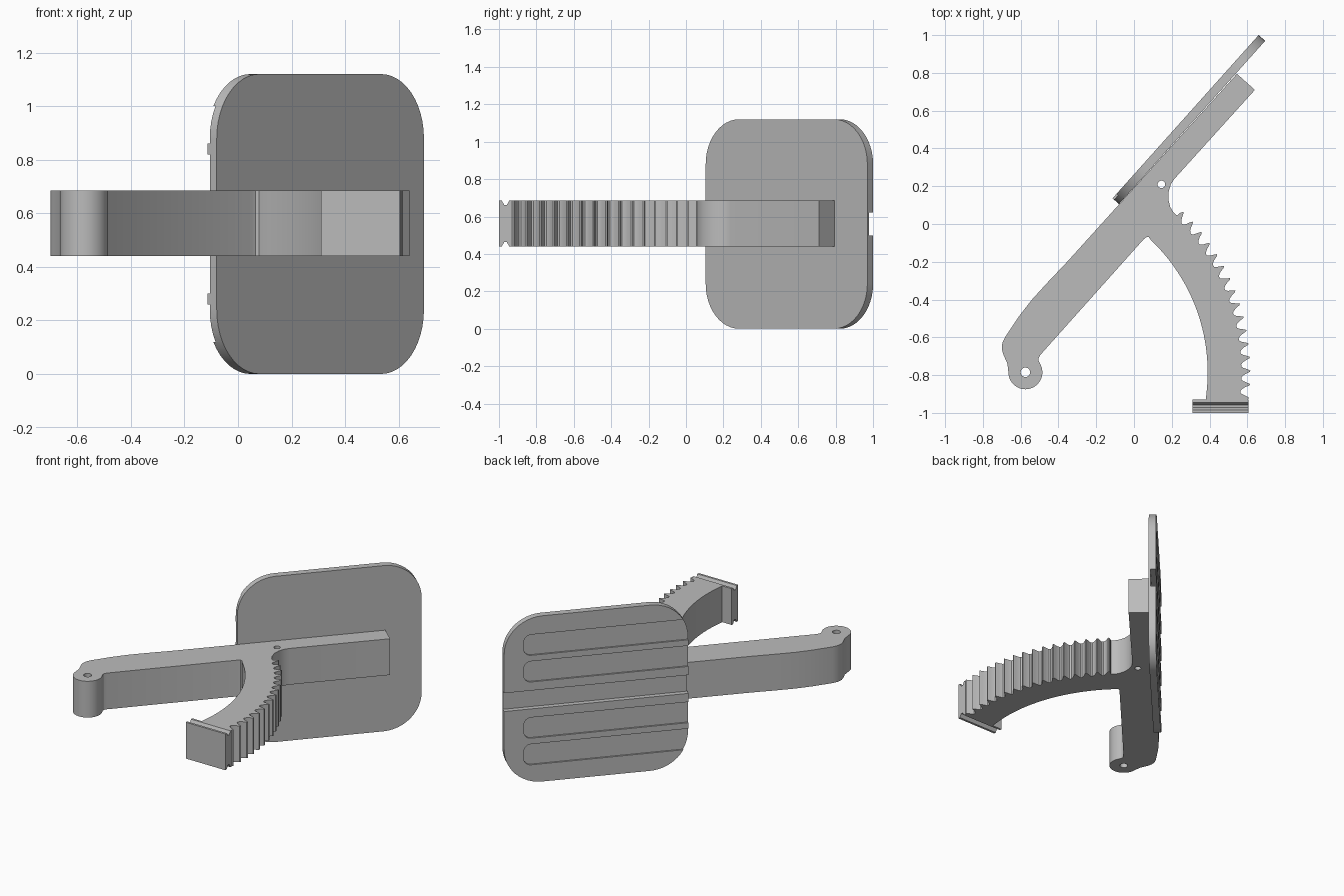
import bpy, bmesh
from math import sin, cos, pi, radians
from mathutils import Matrix, Vector

cube = bpy.data.objects.get("Cube")
if cube:
    bpy.data.objects.remove(cube)

grey = bpy.data.materials.new("plain_grey")
grey.use_nodes = True
grey.diffuse_color = (0.5, 0.5, 0.5, 1)
grey.node_tree.nodes["Principled BSDF"].inputs["Base Color"].default_value = (0.5, 0.5, 0.5, 1)


def arc(cx, cy, r, a0, a1, n=12):
    """Points on a circular arc, angles in degrees."""
    angles = [radians(a0 + (a1 - a0) * i / n) for i in range(n + 1)]
    return [(cx + r * cos(a), cy + r * sin(a)) for a in angles]


def rounded_rect(x0, x1, y0, y1, r):
    return (arc(x1 - r, y0 + r, r, -90, 0) + arc(x1 - r, y1 - r, r, 0, 90)
            + arc(x0 + r, y1 - r, r, 90, 180) + arc(x0 + r, y0 + r, r, 180, 270))


def prism(name, outlines, z0, z1, matrix=Matrix()):
    """Extrude closed outlines (later ones are holes) from z0 to z1."""
    curve = bpy.data.curves.new(name, "CURVE")
    curve.dimensions = "2D"
    curve.fill_mode = "BOTH"
    curve.extrude = (z1 - z0) / 2
    for pts in outlines:
        spline = curve.splines.new("POLY")
        spline.points.add(len(pts) - 1)
        for p, (x, y) in zip(spline.points, pts):
            p.co = (x, y, 0, 1)
        spline.use_cyclic_u = True
    temp = bpy.data.objects.new(name + "_curve", curve)
    bpy.context.collection.objects.link(temp)
    bpy.context.view_layer.update()
    graph = bpy.context.evaluated_depsgraph_get()
    mesh = bpy.data.meshes.new_from_object(temp.evaluated_get(graph))
    bpy.data.objects.remove(temp)
    bm = bmesh.new()
    bm.from_mesh(mesh)
    bmesh.ops.remove_doubles(bm, verts=bm.verts, dist=0.0001)
    bmesh.ops.translate(bm, verts=bm.verts, vec=(0, 0, (z0 + z1) / 2))
    bmesh.ops.recalc_face_normals(bm, faces=bm.faces)
    bm.to_mesh(mesh)
    bm.free()
    mesh.name = name
    mesh.materials.clear()
    mesh.materials.append(grey)
    obj = bpy.data.objects.new(name, mesh)
    obj.matrix_world = matrix
    bpy.context.collection.objects.link(obj)
    return obj


def select_only(obj):
    bpy.ops.object.select_all(action="DESELECT")
    obj.select_set(True)
    bpy.context.view_layer.objects.active = obj


def cut(obj, cutter):
    select_only(obj)
    mod = obj.modifiers.new("cut", "BOOLEAN")
    mod.operation = "DIFFERENCE"
    mod.solver = "EXACT"
    mod.object = cutter
    bpy.ops.object.modifier_apply(modifier=mod.name)
    bpy.data.objects.remove(cutter)


# Lever body: handle, toothed quadrant centred on the pivot, and plate arm
PX, PY = -0.575, -0.785
teeth, first, last = 16, 45.5, -6.5
pitch = (first - last) / (teeth - 1)
tooth = [(-0.1, 1.175), (0, 1.192), (0.1, 1.188), (0.25, 1.165), (0.4, 1.15),
         (0.55, 1.143), (0.7, 1.145), (0.8, 1.155)]
rack = []
for i in range(teeth):
    for f, r in tooth[:3] if i == teeth - 1 else tooth:
        a = radians(first - (i + f) * pitch)
        rack.append((PX + r * cos(a), PY + r * sin(a)))

body = [(0.545, 0.795), (0.64, 0.71), (0.215, 0.24), (0.195, 0.21), (0.183, 0.17),
        (0.182, 0.13), (0.192, 0.09), (0.21, 0.06), (0.228, 0.045)]
body += rack
body += [(0.58, -0.94), (0.38, -0.94)]
body += arc(PX, PY, 0.965, -7, 46.5, 28)
body += [(0.078, -0.07), (0.066, -0.07), (0.052, -0.08)]
body += [(-0.495, -0.692), (-0.505, -0.71), (-0.505, -0.725)]
body += arc(PX, PY, 0.09, 32, -180, 28)
body += [(-0.67, -0.74), (-0.692, -0.69), (-0.7, -0.66), (-0.697, -0.63), (-0.68, -0.595),
         (-0.61, -0.49), (-0.54, -0.4), (-0.46, -0.312), (-0.35, -0.196)]
pivot_hole = arc(PX, PY, 0.025, 0, 345, 23)
pin_hole = arc(0.145, 0.21, 0.02, 0, 345, 23)
lever = prism("lever_body", [body, pivot_hole, pin_hole], 0.44, 0.685)

# Back plate: local x runs along the plate, local y is up, local z faces front
along = Vector((0.667, 0.745, 0)).normalized()
up = Vector((0, 0, 1))
front = along.cross(up)
frame = Matrix((along, up, front)).transposed().to_4x4()
frame.translation = (0.3075, 0.5375, 0.56)
plate = prism("back_plate", [rounded_rect(-0.58, 0.58, -0.56, 0.56, 0.24)], -0.046, 0, frame)

# Central channel and four shallow slots, open at the handle end
cut(plate, prism("channel", [rounded_rect(-0.8, 0.8, -0.062, 0.062, 0.001)], -0.1, -0.012, frame))
for side in (-1, 1):
    for mid in (0.19, 0.37):
        y = side * mid
        slot = rounded_rect(-0.9, 0.455, y - 0.07, y + 0.07, 0.045)
        cut(plate, prism("slot", [slot], -0.1, -0.035, frame))

# Grooved end stop: side profile in (y, z), extruded along x
half = [(-1, 0.685), (-0.985, 0.685), (-0.972, 0.662), (-0.958, 0.662),
        (-0.945, 0.685), (-0.93, 0.685)]
mirrored = [(y, 1.125 - z) for y, z in reversed(half)]
side_frame = Matrix(((0, 0, 1, 0), (1, 0, 0, 0), (0, 1, 0, 0), (0, 0, 0, 1)))
stop = prism("end_stop", [half + mirrored], 0.31, 0.605, side_frame)

for obj in (lever, plate, stop):
    select_only(obj)
    bpy.ops.object.shade_smooth_by_angle(angle=radians(25))
